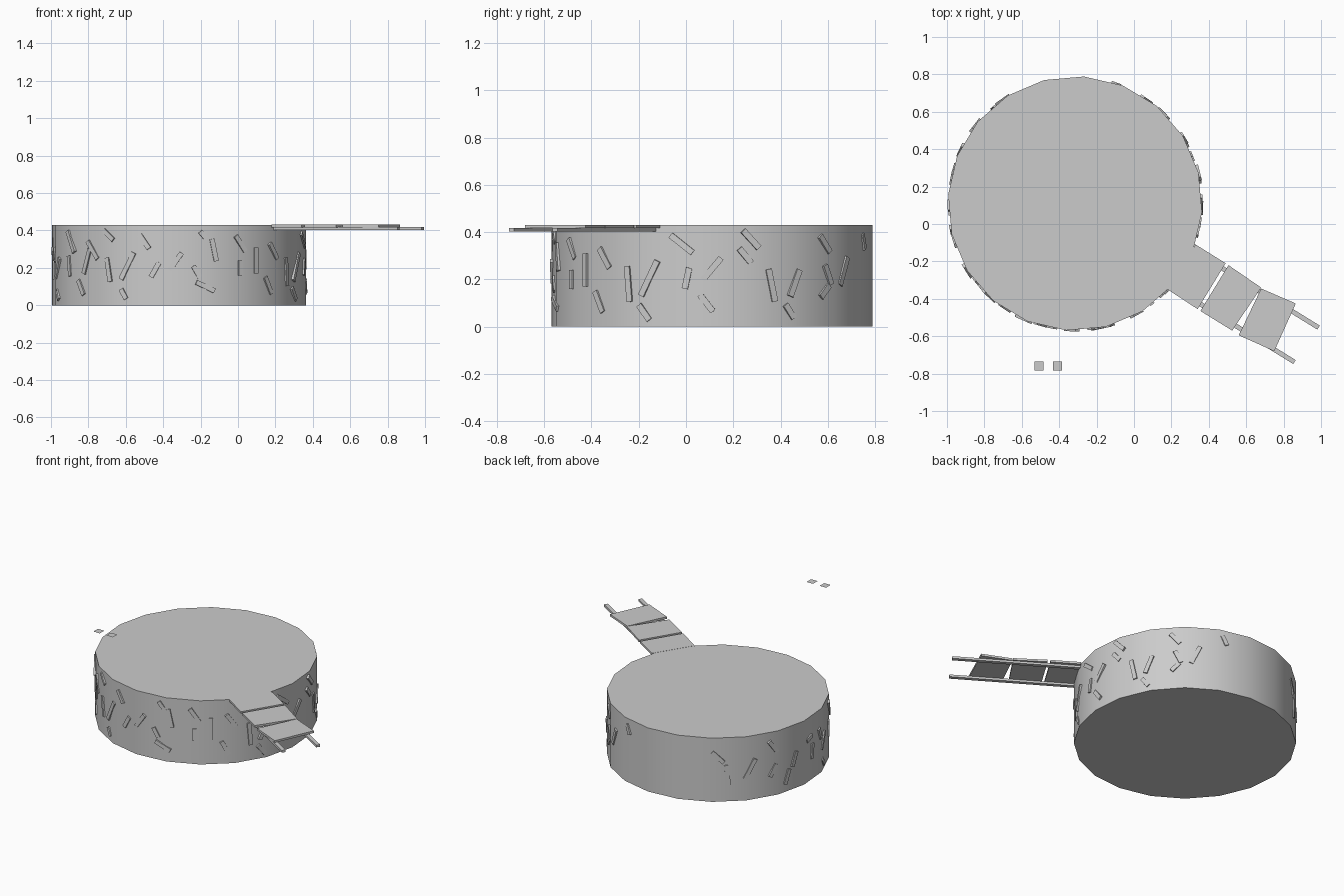
import bpy, bmesh
from math import radians, cos
from mathutils import Matrix, Vector

if "Cube" in bpy.data.objects:
    bpy.data.objects.remove(bpy.data.objects["Cube"])

CX, CY, R, H = -0.315, 0.11, 0.68, 0.43
SIDES, START = 20, -22.0


def finish(name, bm):
    bmesh.ops.recalc_face_normals(bm, faces=bm.faces[:])
    me = bpy.data.meshes.new(name)
    bm.to_mesh(me)
    bm.free()
    ob = bpy.data.objects.new(name, me)
    bpy.context.collection.objects.link(ob)
    return ob


def add_box(bm, matrix, size):
    bmesh.ops.create_cube(bm, size=1, matrix=matrix @ Matrix.Diagonal((*size, 1)))


# Round stone platform
bm = bmesh.new()
place = Matrix.Translation((CX, CY, H / 2)) @ Matrix.Rotation(radians(START), 4, 'Z')
bmesh.ops.create_cone(bm, cap_ends=True, segments=SIDES, radius1=R, radius2=R,
                      depth=H, matrix=place)
# align a vertex with the start angle
rel = max((v.co for v in bm.verts), key=lambda c: c.x) - Vector((CX, CY, 0))
off = (Vector((rel.x, rel.y)).angle_signed(Vector((1, 0))))
fix = (radians(START) - off) % radians(360 / SIDES)
bmesh.ops.rotate(bm, verts=bm.verts[:], cent=(CX, CY, 0),
                 matrix=Matrix.Rotation(fix, 3, 'Z'))
platform = finish("round_platform", bm)
bpy.context.view_layer.objects.active = platform
platform.select_set(True)
bpy.ops.object.shade_smooth_by_angle(angle=radians(30))
platform.select_set(False)

# Slanted chips on the wall: angle, height, length, lean to the right
right_chips = [
    (-23, .205, .165, 27), (-31.6, .18, .15, -5), (-42, .29, .10, -35),
    (-45, .106, .10, -28), (-52.5, .24, .14, 0), (-25, .06, .08, -38),
    (-11, .35, .12, -52), (-9, .205, .09, 12), (0, .245, .12, 40),
    (-2, .10, .09, -38), (14, .37, .10, -43), (12, .30, .08, -40),
    (22, .175, .14, 12 - 24), (31, .185, .12, 22), (29, .065, .07, -35),
    (45, .35, .09, -40), (55.5, .235, .13, 25), (46.5, .22, .09, -25),
    (45, .15, .07, 45), (71, .36, .07, -25)]
front_chips = [
    (-61, .33, .10, -35), (-61, .20, .08, 0), (-74, .295, .12, -12),
    (-79, .375, .05, -40), (-78, .10, .11, -65), (-82, .18, .07, -30),
    (-91.5, .235, .11, 35), (-106, .34, .09, -35), (-101, .19, .09, 30),
    (-114, .21, .16, 28), (-116, .06, .06, -30), (-124, .19, .13, -10),
    (-124, .375, .08, -50), (-133, .295, .12, -38), (-137, .235, .14, 20),
    (-141, .095, .09, -30), (-148, .34, .13, -30), (-149.5, .21, .11, -8),
    (-163, .20, .12, 30), (-163, .055, .06, -35)]
left_chips = [
    (125, .30, .10, -45), (130, .18, .13, -8), (142, .21, .14, 28),
    (155, .33, .10, -35), (155, .17, .09, 30), (164, .10, .10, 20),
    (169, .20, .10, 20), (181, .29, .06, 70), (184, .19, .10, 5),
    (192, .27, .08, -20)]

for side, chips in (("right", right_chips), ("front", front_chips), ("left", left_chips)):
    bm = bmesh.new()
    for ang, z, length, lean in chips:
        step = 360 / SIDES
        from_mid = (ang - START) % step - step / 2
        wall = R * cos(radians(step / 2)) / cos(radians(from_mid))
        m = (Matrix.Translation((CX, CY, z)) @ Matrix.Rotation(radians(ang), 4, 'Z')
             @ Matrix.Translation((wall, 0, 0)) @ Matrix.Rotation(radians(-lean), 4, 'X'))
        add_box(bm, m, (.016, .026, length))
    finish(side + "_wall_chips", bm)

# Bridge planks
planks = [
    [(.33, -.11), (.49, -.21), (.34, -.455), (.18, -.35)],
    [(.505, -.22), (.68, -.34), (.525, -.57), (.355, -.465)],
    [(.68, -.345), (.865, -.425), (.75, -.68), (.56, -.595)]]
for i, pts in enumerate(planks):
    bm = bmesh.new()
    face = bm.faces.new([bm.verts.new((x, y, .417)) for x, y in pts])
    new = bmesh.ops.extrude_face_region(bm, geom=[face])["geom"]
    bmesh.ops.translate(bm, vec=(0, 0, .014),
                        verts=[g for g in new if isinstance(g, bmesh.types.BMVert)])
    finish("bridge_plank_%d" % (i + 1), bm)

# Bridge rails underneath
for name, a, b in (("bridge_rail_right", (.28, -.118), (.987, -.554)),
                   ("bridge_rail_left", (.18, -.32), (.858, -.738))):
    a, b = Vector((*a, .4105)), Vector((*b, .4105))
    bm = bmesh.new()
    m = Matrix.Translation((a + b) / 2) @ (b - a).to_track_quat('X', 'Z').to_matrix().to_4x4()
    add_box(bm, m, ((b - a).length, .025, .015))
    finish(name, bm)

# Two small flat floating squares
for name, x in (("floating_square_left", -.508), ("floating_square_right", -.41)):
    bm = bmesh.new()
    bmesh.ops.create_grid(bm, x_segments=1, y_segments=1, size=.024,
                          matrix=Matrix.Translation((x, -.76, .865)))
    finish(name, bm)
